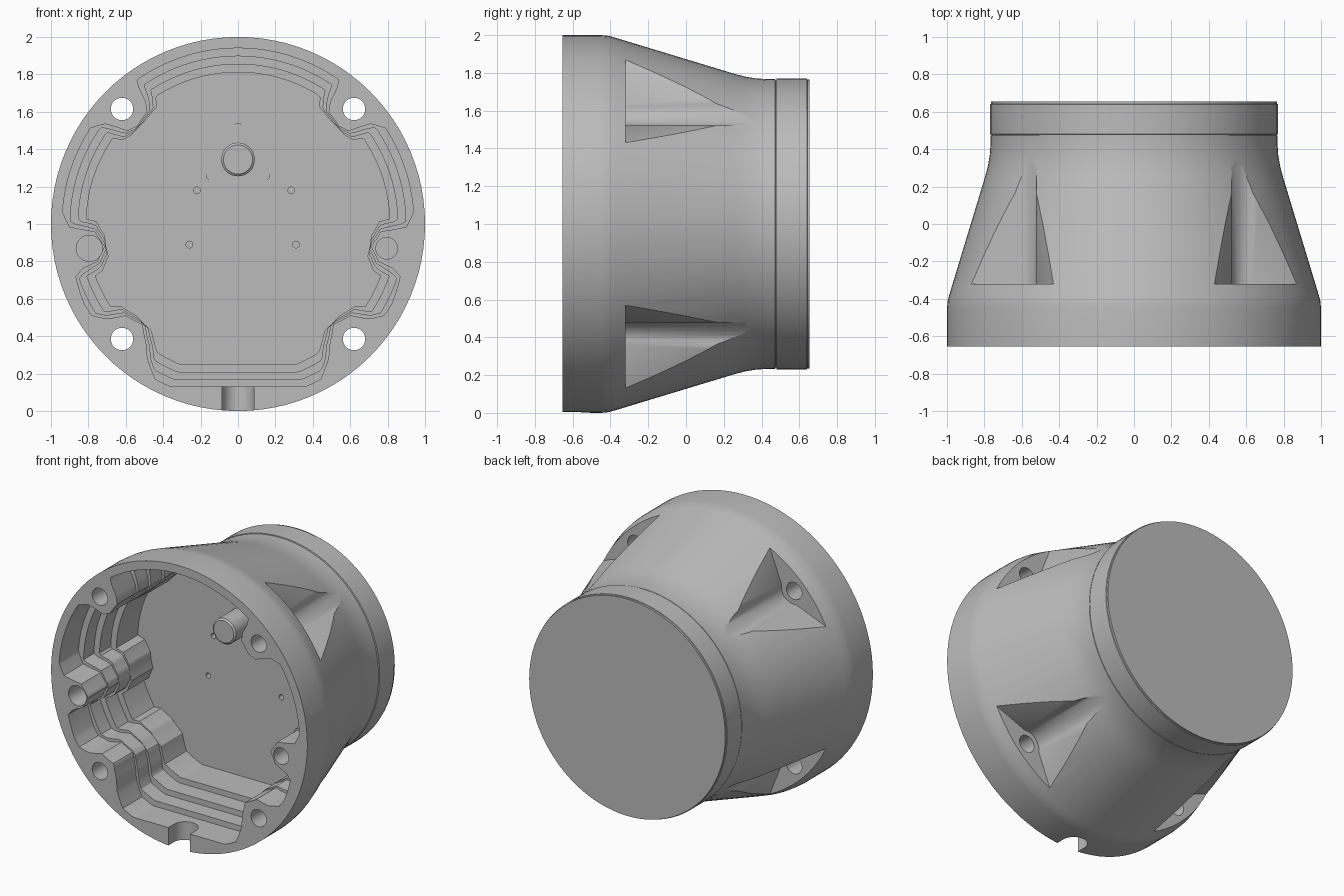
import bpy, bmesh
from math import sin, cos, pi, radians

cube = bpy.data.objects.get("Cube")
if cube:
    bpy.data.objects.remove(cube, do_unlink=True)

metal = bpy.data.materials.new("cast_grey")
metal.use_nodes = True
GREY = (0.5, 0.5, 0.5, 1)
metal.diffuse_color = GREY
metal.node_tree.nodes["Principled BSDF"].inputs["Base Color"].default_value = GREY


def loft(name, rings):
    """Closed solid through rings of equal point count."""
    bm = bmesh.new()
    loops = [[bm.verts.new(p) for p in ring] for ring in rings]
    n = len(loops[0])
    for a, b in zip(loops, loops[1:]):
        for i in range(n):
            j = (i + 1) % n
            bm.faces.new((a[i], a[j], b[j], b[i]))
    bm.faces.new(loops[0])
    bm.faces.new(loops[-1])
    bmesh.ops.recalc_face_normals(bm, faces=bm.faces)
    mesh = bpy.data.meshes.new(name)
    bm.to_mesh(mesh)
    bm.free()
    obj = bpy.data.objects.new(name, mesh)
    bpy.context.collection.objects.link(obj)
    mesh.materials.append(metal)
    return obj


def lathe(name, profile, x=0, z=1, n=32):
    """Revolve (y, radius) pairs about an axis along y."""
    return loft(name, [[(x + r * sin(2 * pi * i / n), y, z + r * cos(2 * pi * i / n))
                        for i in range(n)] for y, r in profile])


def activate(obj):
    bpy.ops.object.select_all(action='DESELECT')
    obj.select_set(True)
    bpy.context.view_layer.objects.active = obj


def cut(target, cutter):
    cutter.hide_render = True
    mod = target.modifiers.new("cut", 'BOOLEAN')
    mod.operation = 'DIFFERENCE'
    mod.solver = 'EXACT'
    mod.object = cutter
    activate(target)
    bpy.ops.object.modifier_apply(modifier=mod.name)
    bpy.data.objects.remove(cutter, do_unlink=True)


def smooth(obj):
    activate(obj)
    bpy.ops.object.shade_smooth_by_angle(angle=radians(30))


FRONT, BACK, FLOOR = -0.655, 0.655, 0.04

# Outer shell: straight rim, tapering middle, narrow neck with a fine groove
housing = lathe("housing", [
    (FRONT, 1), (-0.45, 1), (-0.41, 0.996), (-0.37, 0.985), (0.25, 0.797),
    (0.31, 0.781), (0.37, 0.771), (0.43, 0.767), (0.472, 0.767), (0.474, 0.761),
    (0.478, 0.761), (0.48, 0.77), (0.64, 0.77), (0.642, 0.765), (BACK, 0.765)], n=96)

# Cavity outline for one half: degrees from the top, radius
OUTLINE = [(0, .94), (35, .94), (36, .9), (36.5, .83), (39, .77), (46, .75),
           (50, .773), (53, .889), (57, .94), (86, .94), (91, .9), (93, .766),
           (99.6, .72), (105, .776), (106, .861), (108, .911), (118, .926),
           (122, .921), (126, .862), (129, .775), (136.4, .739), (142.6, .806),
           (146, .865), (152, .94), (180, .94)]


def outline(deg):
    deg = abs((deg + 180) % 360 - 180)
    for (a, ra), (b, rb) in zip(OUTLINE, OUTLINE[1:]):
        if deg <= b:
            return ra + (rb - ra) * (deg - a) / (b - a)
    return OUTLINE[-1][1]


def cavity_ring(step, y):
    """Each step is smaller, with wider bosses and a higher flat bottom."""
    spread = 1.4 * step
    ring = []
    for deg in range(360):
        r = min(outline(deg + spread * k / 4) for k in range(-4, 5))
        r = min(r, 0.94 - 0.04 * step) - 0.003 * step
        c = cos(radians(deg))
        if c < -0.5:
            r = min(r, (0.87 - 0.04 * step) / -c)
        ring.append((r * sin(radians(deg)), y, 1 + r * c))
    return ring


ledges = [FRONT - 0.05, -0.44, -0.325, -0.2, FLOOR]
cut(housing, loft("cavity_cutter", [cavity_ring(s, y) for s in range(4)
                                    for y in (ledges[s], ledges[s + 1])]))

# Four outside bolt pockets with flared walls, and through holes
arc = [(0.62 + 0.1 * cos(radians(a)), 0.62 + 0.1 * sin(radians(a)))
       for a in range(170, 281, 10)]
pocket = [(0.35, 1.07), (0.43, 0.87)] + arc + [(0.87, 0.43), (1.07, 0.35), (1.1, 1.1)]
for sx in (-1, 1):
    for sz in (-1, 1):
        cut(housing, loft("pocket_cutter", [[(sx * x, y, 1 + sz * z) for x, z in pocket]
                                            for y in (-0.32, 0.6)]))
        cut(housing, lathe("bolt_hole_cutter", [(-0.7, 0.06), (-0.28, 0.06)],
                           sx * 0.62, 1 + sz * 0.615))

# Blind side holes
for x, r in ((-0.795, 0.07), (0.795, 0.058)):
    cut(housing, lathe("side_hole_cutter", [(-0.7, r), (-0.3, r)], x, 0.87))

# Round cable notch through the bottom rim, open to the front
notch = [(0.085 * cos(radians(a)), -0.59 + 0.085 * sin(radians(a)))
         for a in range(0, 181, 12)] + [(-0.085, -0.7), (0.085, -0.7)]
cut(housing, loft("notch_cutter", [[(x, y, z) for x, y in notch] for z in (-0.1, 0.2)]))

# Small holes in the cavity floor
for x, z in ((-0.22, 1.18), (0.285, 1.18), (-0.26, 0.89), (0.31, 0.89)):
    cut(housing, lathe("pin_hole_cutter", [(0, 0.018), (0.09, 0.018)], x, z, 16))
smooth(housing)

# Round mounting plate, shaft and three socket screws on the floor
HUB = 1.345
smooth(lathe("mounting_plate", [(FLOOR - 0.006, 0.19), (FLOOR + 0.01, 0.19)], 0, HUB, 64))
smooth(lathe("shaft", [(FLOOR - 0.2, 0.078), (FLOOR - 0.19, 0.09),
                       (FLOOR + 0.02, 0.09)], 0, HUB, 40))
for k in range(3):
    a = 2 * pi * k / 3
    smooth(lathe("plate_screw", [(FLOOR + 0.01, 0.034), (FLOOR - 0.014, 0.034),
                                 (FLOOR - 0.014, 0.018), (FLOOR - 0.002, 0.018)],
                 0.16 * sin(a), HUB + 0.16 * cos(a), 20))
